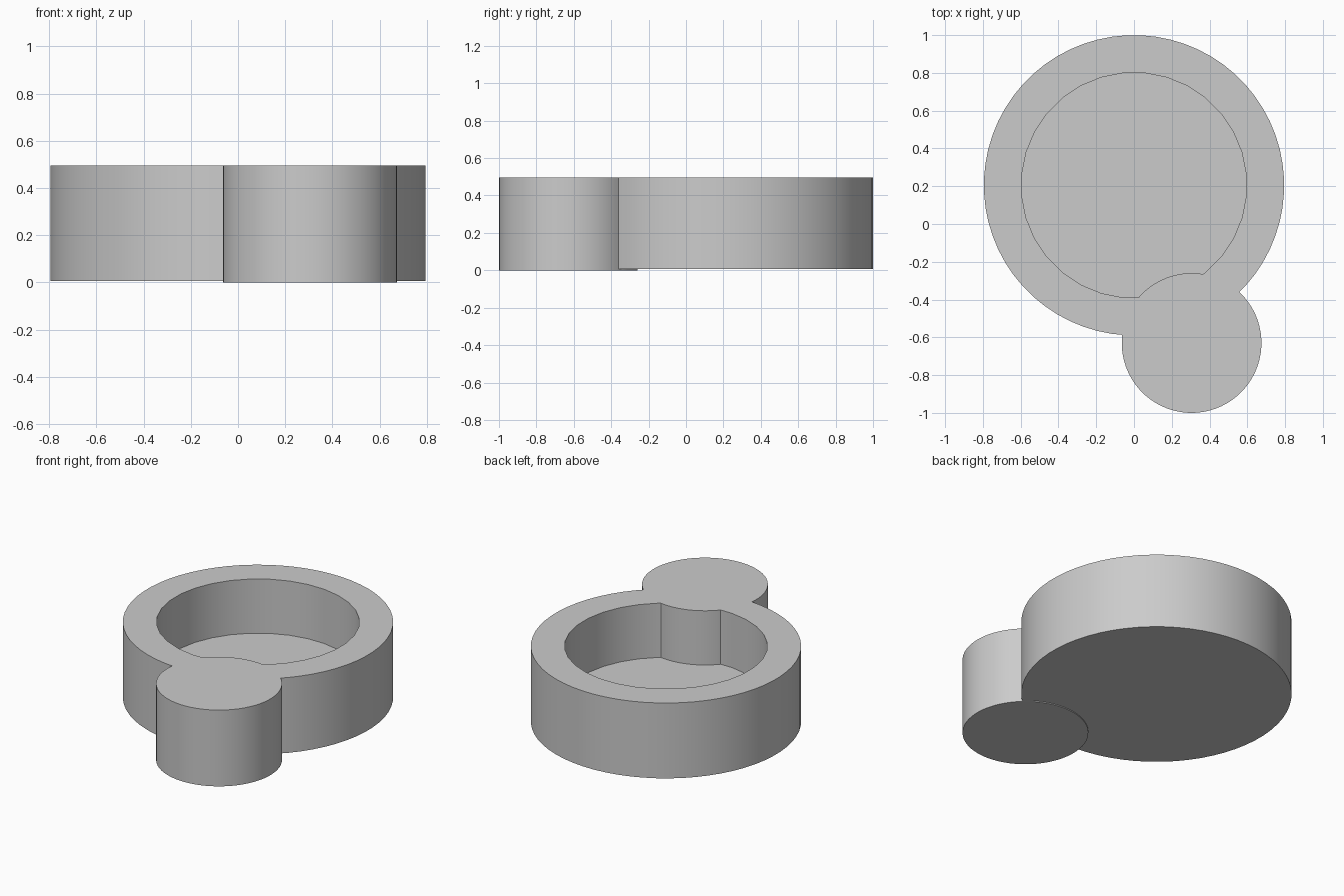
import bpy
import math

cube = bpy.data.objects.get("Cube")
if cube:
    bpy.data.objects.remove(cube, do_unlink=True)

# One plain grey
grey = bpy.data.materials.new("plain grey")
grey.use_nodes = True
colour = (0.6, 0.6, 0.6, 1)
grey.diffuse_color = colour
grey.node_tree.nodes["Principled BSDF"].inputs["Base Color"].default_value = colour

TOP = 0.495
RING_CENTRE = (0, 0.205)
POST_CENTRE = (0.305, -0.63)


def drum(name, centre, radius, bottom, top, sides):
    """Upright cylinder with a flat side facing the back."""
    bpy.ops.mesh.primitive_cylinder_add(
        vertices=sides, radius=radius, depth=top - bottom,
        location=(*centre, (bottom + top) / 2),
        rotation=(0, 0, math.pi / sides))
    obj = bpy.context.object
    obj.name = name
    obj.data.materials.append(grey)
    return obj


def combine(target, other, operation):
    """Apply a boolean and remove the helper."""
    mod = target.modifiers.new(operation.lower(), "BOOLEAN")
    mod.operation = operation
    mod.solver = "EXACT"
    mod.object = other
    bpy.ops.object.select_all(action="DESELECT")
    bpy.context.view_layer.objects.active = target
    target.select_set(True)
    bpy.ops.object.modifier_apply(modifier=mod.name)
    bpy.data.objects.remove(other, do_unlink=True)


# Round dish with a blind pocket
dish = drum("dish_with_post", RING_CENTRE, 0.795, 0.006, TOP, 64)
pocket = drum("pocket_cutter", RING_CENTRE, 0.597, 0.143, TOP + 0.2, 32)
pocket.hide_render = True
combine(dish, pocket, "DIFFERENCE")

# Post merged into the rim, bulging into the pocket
post = drum("post", POST_CENTRE, 0.37, 0, TOP, 64)
combine(dish, post, "UNION")

bpy.ops.object.shade_smooth_by_angle(angle=math.radians(30))
